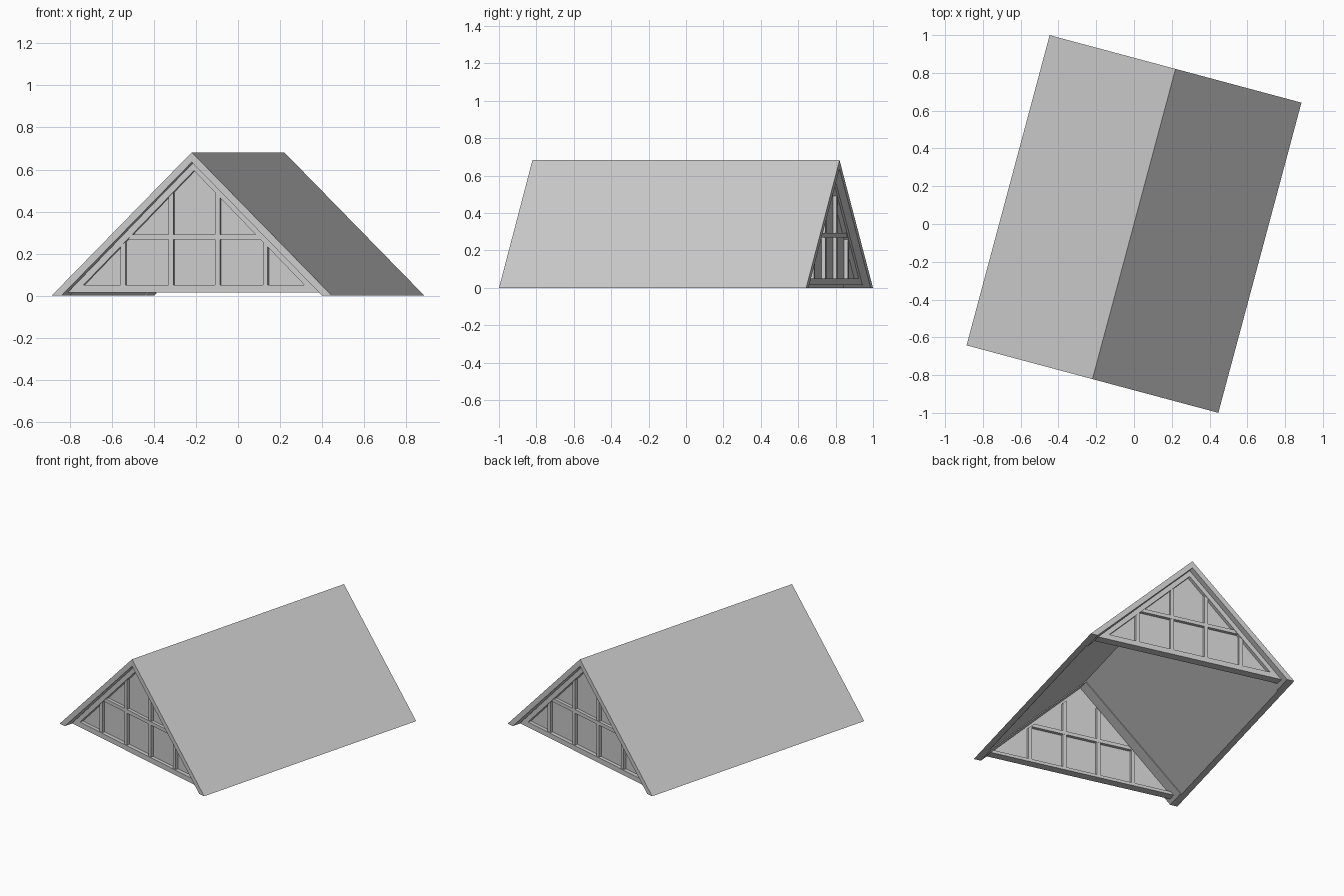
import bpy, bmesh, math
from mathutils import Matrix

if "Cube" in bpy.data.objects:
    bpy.data.objects.remove(bpy.data.objects["Cube"])

TURN = Matrix.Rotation(math.radians(-15), 4, 'Z')
HALF_LEN = 0.85
HALF_W = 0.69
HEIGHT = 0.682


def prism(name, profile, y0, y1, hole=None):
    """Extrude an xz profile along y; hole has matching point count and makes a ring."""
    bm = bmesh.new()

    def loop(pts, y):
        return [bm.verts.new((x, y, z)) for x, z in pts]

    a, b = loop(profile, y0), loop(profile, y1)
    n = len(profile)
    pairs = [(a, b)]
    if hole:
        c, d = loop(hole, y0), loop(hole, y1)
        pairs += [(b, d), (d, c), (c, a)]
    else:
        bm.faces.new(a)
        bm.faces.new(b[::-1])
    for p, q in pairs:
        for i in range(n):
            j = (i + 1) % n
            bm.faces.new((p[i], p[j], q[j], q[i]))
    bmesh.ops.recalc_face_normals(bm, faces=bm.faces)
    bm.transform(TURN)
    me = bpy.data.meshes.new(name)
    bm.to_mesh(me)
    bm.free()
    ob = bpy.data.objects.new(name, me)
    bpy.context.collection.objects.link(ob)
    return ob


def triangle(base_z, apex_z):
    h = apex_z - base_z
    return [(-h, base_z), (h, base_z), (0, apex_z)]


def chevron(outer_w, outer_h, inner_w, inner_h):
    return [(-outer_w, 0), (0, outer_h), (outer_w, 0),
            (inner_w, 0), (0, inner_h), (-inner_w, 0)]


# Roof: two sloped slabs meeting at the ridge, eaves cut flat on the ground
prism("roof", chevron(HALF_W, HEIGHT, 0.65, 0.643), -HALF_LEN, HALF_LEN)

# Each end: a slightly thicker rafter trim and a recessed, glazed gable
for side, s in (("front", -1), ("back", 1)):

    def depth(d, s=s):
        return s * (HALF_LEN - 0.04 - d)

    prism(side + "_rafter_trim", chevron(0.67, 0.662, 0.642, 0.635),
          s * HALF_LEN, s * (HALF_LEN - 0.15))
    prism(side + "_gable_frame", triangle(0.015, 0.637), depth(0), depth(0.026),
          hole=triangle(0.05, 0.595))
    prism(side + "_window_pane", triangle(0.016, 0.637), depth(0.025), depth(0.03))
    # Sill beam along the bottom of the gable
    prism(side + "_sill", [(-0.62, 0.015), (0.62, 0.015), (0.6, 0.035), (-0.6, 0.035)],
          depth(0.001), depth(0.055))
    # Upright glazing bars, tops cut to the roof slope and tucked behind the frame
    for i, x in enumerate((-0.35, -0.115, 0.115, 0.35)):
        l, r = x - 0.012, x + 0.012
        prism(f"{side}_upright_bar_{i + 1}",
              [(l, 0.03), (r, 0.03), (r, 0.615 - abs(r)), (l, 0.615 - abs(l))],
              depth(0.005), depth(0.05))
    # Horizontal glazing bar
    prism(side + "_cross_bar", [(-0.345, 0.268), (0.345, 0.268),
                                (0.321, 0.292), (-0.321, 0.292)],
          depth(0.004), depth(0.051))
